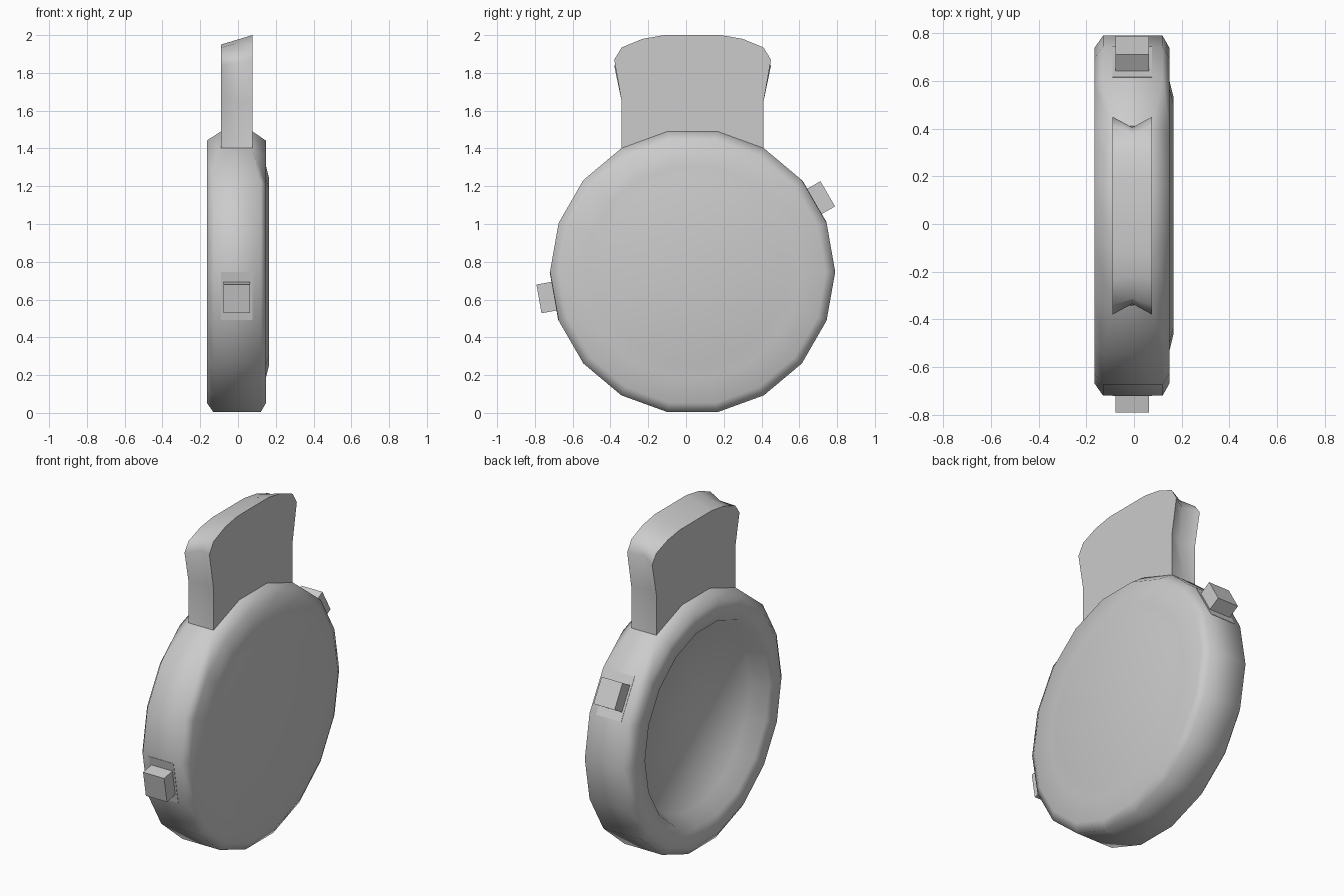
import bpy, bmesh, math
from mathutils import Matrix

if "Cube" in bpy.data.objects:
    bpy.data.objects.remove(bpy.data.objects["Cube"])

CY, CZ, SIDES = 0.035, 0.747, 18
TAB_X0, TAB_X1 = -0.09, 0.076


def make_object(name, bm, angle=None):
    bmesh.ops.recalc_face_normals(bm, faces=bm.faces)
    mesh = bpy.data.meshes.new(name)
    bm.to_mesh(mesh)
    bm.free()
    ob = bpy.data.objects.new(name, mesh)
    bpy.context.collection.objects.link(ob)
    if angle:
        bpy.ops.object.select_all(action='DESELECT')
        ob.select_set(True)
        bpy.context.view_layer.objects.active = ob
        bpy.ops.object.shade_smooth_by_angle(angle=math.radians(angle))
    return ob


def loft(bm, rings):
    # Bridge closed vertex rings and cap both ends
    loops = [[bm.verts.new(p) for p in ring] for ring in rings]
    n = len(loops[0])
    for a, b in zip(loops, loops[1:]):
        for i in range(n):
            j = (i + 1) % n
            bm.faces.new((a[i], a[j], b[j], b[i]))
    bm.faces.new(loops[0])
    bm.faces.new(loops[-1])


# Round case: recessed on the left side, slightly raised on the right
profile = [(0.54, -0.07), (0.59, -0.165), (0.705, -0.165), (0.755, -0.13),
           (0.755, 0.12), (0.705, 0.148), (0.57, 0.148), (0.50, 0.165)]
rings = []
for k, (r, x) in enumerate(profile):
    ring = []
    for i in range(SIDES):
        a = 2 * math.pi * i / SIDES
        px = x
        if i in (3, 4, 5, 6) and k in (3, 4):   # rim narrows to meet the tab
            px = TAB_X0 if k == 3 else TAB_X1
        ring.append((px, CY + r * math.cos(a), CZ + r * math.sin(a)))
    rings.append(ring)
bm = bmesh.new()
loft(bm, rings)
make_object("round_case", bm, 65)

# Flared tab with a shallow groove along its side edges
# half outline: y offset, z, groove depth
half = [(0.376, 1.40, 0.0), (0.376, 1.65, 0.035), (0.415, 1.87, 0.045),
        (0.375, 1.935, 0.03), (0.265, 1.98, 0.01), (0.15, 2.0, 0.0)]


def tab_ring(x, groove, top):
    def z_at(z):
        return z if z < 1.65 else 1.65 + (z - 1.65) * (top - 1.65) / 0.35
    right = [(x, y - g * groove, z_at(z)) for y, z, g in half]
    left = [(px, -y, z) for px, y, z in reversed(right)]
    return [(px, y + CY, z) for px, y, z in right + left]


bm = bmesh.new()
loft(bm, [tab_ring(TAB_X0, 0, 1.95), tab_ring(-0.007, 1, 1.975),
          tab_ring(TAB_X1, 0, 2.0)])
make_object("top_tab", bm, 65)


def block(name, deg, r0, r1, width_x, width_t):
    # Box whose length points outward from the case centre
    m = (Matrix.Translation((-0.007, CY, CZ))
         @ Matrix.Rotation(math.radians(deg), 4, 'X')
         @ Matrix.Translation((0, (r0 + r1) / 2, 0))
         @ Matrix.Diagonal((width_x, r1 - r0, width_t, 1)))
    bm = bmesh.new()
    bmesh.ops.create_cube(bm, size=1, matrix=m)
    make_object(name, bm)


# Two rim studs, each on a flush plate
for side, deg in (("front", 190), ("back", 30 )):
    flat_r = 0.755 * math.cos(math.pi / SIDES)
    block(side + "_stud", deg, 0.70, 0.826, 0.14, 0.154)
    block(side + "_plate", deg, 0.73, flat_r + 0.002, 0.166, 0.258)
